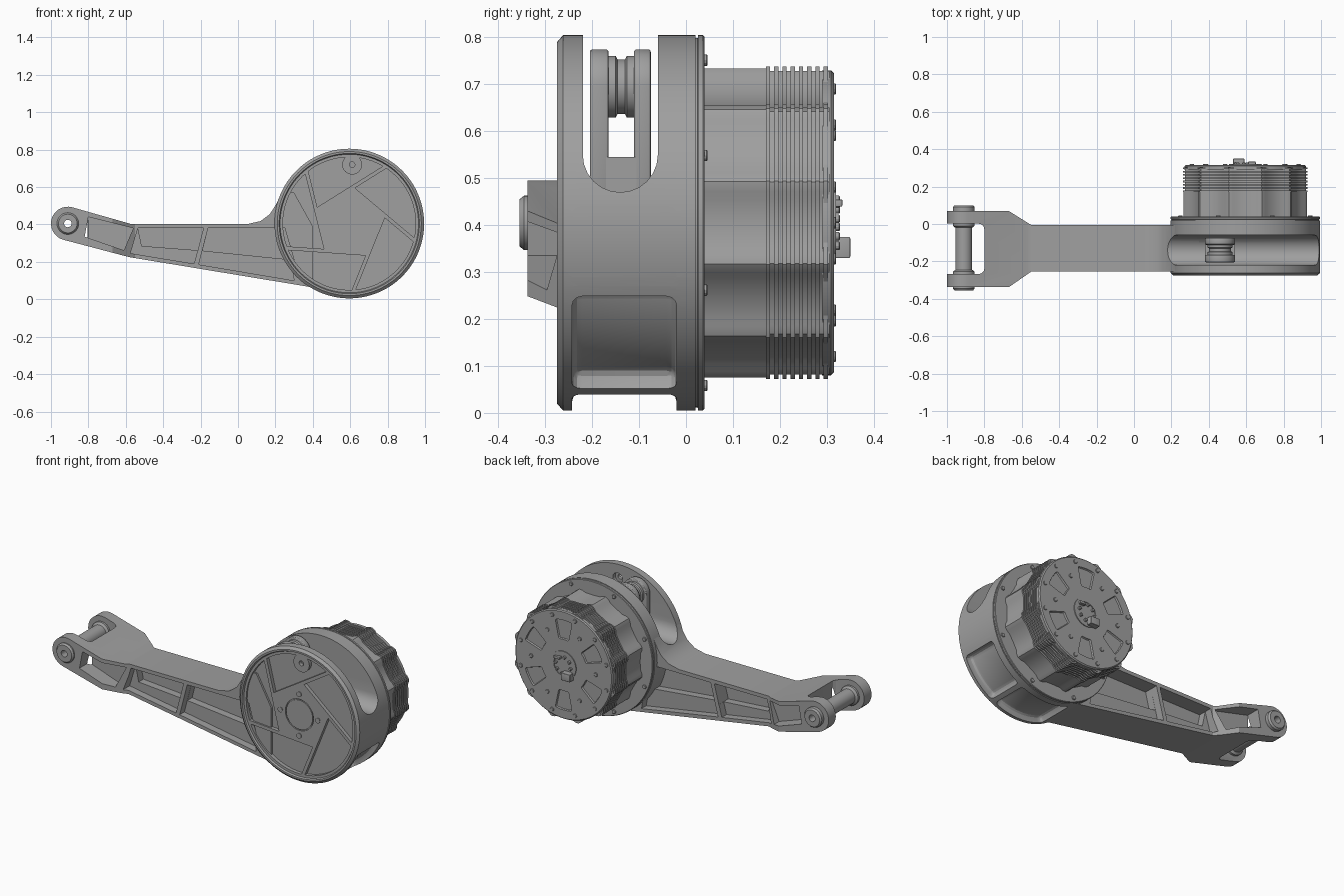
import bpy, bmesh
from math import sin, cos, radians, pi, hypot
from mathutils import Vector

if "Cube" in bpy.data.objects:
    bpy.data.objects.remove(bpy.data.objects["Cube"])

grey = bpy.data.materials.new("machined grey")
grey.use_nodes = True
grey.diffuse_color = (0.35, 0.35, 0.35, 1)
grey.node_tree.nodes["Principled BSDF"].inputs["Base Color"].default_value = grey.diffuse_color

HX, HZ = 0.595, 0.405      # drum axis
PX, PZ = -0.91, 0.405      # fork pin axis


def finish(name, bm):
    bmesh.ops.recalc_face_normals(bm, faces=bm.faces[:])
    mesh = bpy.data.meshes.new(name)
    bm.to_mesh(mesh)
    bm.free()
    mesh.materials.append(grey)
    ob = bpy.data.objects.new(name, mesh)
    bpy.context.collection.objects.link(ob)
    return ob


def prism(name, pts, lo, hi, axis="y", bevel=0):
    """Extrude a flat outline along one axis."""
    place = {"x": lambda a, b, t: (t, a, b),
             "y": lambda a, b, t: (a, t, b),
             "z": lambda a, b, t: (a, b, t)}[axis]
    bm = bmesh.new()
    face = bm.faces.new([bm.verts.new(place(a, b, lo)) for a, b in pts])
    ext = bmesh.ops.extrude_face_region(bm, geom=[face], use_keep_orig=True)
    move = Vector(place(0, 0, hi - lo))
    for v in ext["geom"]:
        if isinstance(v, bmesh.types.BMVert):
            v.co += move
    bmesh.ops.recalc_face_normals(bm, faces=bm.faces[:])
    if bevel:
        sharp = [e for e in bm.edges if e.calc_face_angle(0) > 0.5]
        bmesh.ops.bevel(bm, geom=sharp, offset=bevel, segments=3, profile=0.5, affect="EDGES")
    return finish(name, bm)


def lathe(name, profile, cx, cz, n=96):
    """Turn a closed (radius, y) loop about an axis along y."""
    bm = bmesh.new()
    rings = []
    for r, y in profile:
        if r == 0:
            rings.append([bm.verts.new((cx, y, cz))] * n)
        else:
            rings.append([bm.verts.new((cx + r * cos(2 * pi * i / n), y, cz + r * sin(2 * pi * i / n)))
                          for i in range(n)])
    for a, b in zip(rings, rings[1:] + rings[:1]):
        for i in range(n):
            j = (i + 1) % n
            loop = list(dict.fromkeys((a[i], a[j], b[j], b[i])))
            if len(loop) > 2:
                bm.faces.new(loop)
    return finish(name, bm)


def disc(name, r, lo, hi, cx=HX, cz=HZ, n=32, chamfer=0.002):
    return lathe(name, [(0, lo), (r, lo), (r, hi - chamfer), (r - chamfer, hi), (0, hi)], cx, cz, n)


def boolean(ob, tool, op="DIFFERENCE"):
    mod = ob.modifiers.new("cut", "BOOLEAN")
    mod.operation, mod.object, mod.solver = op, tool, "EXACT"
    bpy.context.view_layer.update()
    with bpy.context.temp_override(object=ob, active_object=ob, selected_objects=[ob]):
        bpy.ops.object.modifier_apply(modifier=mod.name)
    bpy.data.objects.remove(tool)


def polar(r, deg, cx=HX, cz=HZ):
    return cx + r * cos(radians(deg)), cz + r * sin(radians(deg))


def sector(r0, r1, a0, a1, n=10):
    steps = [a0 + (a1 - a0) * i / n for i in range(n + 1)]
    return [polar(r0, a) for a in steps] + [polar(r1, a) for a in reversed(steps)]


# U-shaped opening across the upper part of the drum
def slot():
    arc = [(-0.14 + 0.08 * cos(radians(a)), 0.55 + 0.08 * sin(radians(a))) for a in range(180, 361, 15)]
    return prism("slot_cutter", arc + [(-0.06, 0.9), (-0.22, 0.9)], 0.1, 1.1, "x")


# Drum with raised front rim, rim windows and pinwheel cover pockets
drum = lathe("drum", [(0, -0.265), (0.37, -0.265), (0.375, -0.275), (0.385, -0.275), (0.4, -0.262),
                      (0.4, 0.02), (0, 0.02)], HX, HZ, 128)
boolean(drum, slot())
for a0, a1 in ((-20, 5), (-62, -23), (-114, -66)):
    boolean(drum, prism("window_cutter", sector(0.36, 0.45, a0, a1), -0.243, -0.02, bevel=0.022))


def clip(poly, nx, nz, d):
    """Keep the part of an outline where n.p < d."""
    out = []
    for p, q in zip(poly, poly[1:] + poly[:1]):
        sp = (p[0] - HX) * nx + (p[1] - HZ) * nz - d
        sq = (q[0] - HX) * nx + (q[1] - HZ) * nz - d
        if sp < 0:
            out.append(p)
        if sp * sq < 0:
            t = sp / (sp - sq)
            out.append((p[0] + t * (q[0] - p[0]), p[1] + t * (q[1] - p[1])))
    return out


for k in range(5):
    a, b = radians(-94 + 72 * k), radians(-22 + 72 * k)
    shape = [polar(0.355, i * 5) for i in range(72)]
    shape = clip(shape, -cos(a), -sin(a), -0.165)
    shape = clip(shape, cos(b), sin(b), 0.145)
    boolean(drum, prism("pocket_cutter", shape, -0.243, -0.3))
boolean(drum, lathe("ring_cutter", [(0.088, -0.3), (0.094, -0.3), (0.094, -0.258), (0.088, -0.258)], HX, HZ, 48))
boss = disc("cover_boss", 0.05, -0.22, -0.268, 0.61, 0.72, chamfer=-0.003)
for part in (drum, boss):
    boolean(part, disc("hole_cutter", 0.015, -0.3, -0.1, 0.61, 0.72))
    boolean(part, disc("recess_cutter", 0.032, -0.245, -0.15, 0.61, 0.72))
for k in range(4):
    x, z = polar(0.125, 90 * k)
    disc("cover_screw", 0.014, -0.26, -0.272, x, z, 12, -0.002)

# Arm: side outline crossed with a plan outline, which widens into a fork
side = [polar(0.09, a, PX, PZ) for a in range(75, 256, 12)]
side += [(-0.58, 0.225), (0.42, 0.06), (0.45, 0.3), (0.3, 0.57), (0.232, 0.57), (0.205, 0.51),
         (0.17, 0.455), (0.12, 0.418), (0.05, 0.402), (-0.57, 0.402)]
plan = [(-1.05, 0.07), (-1.05, -0.338), (-0.67, -0.338), (-0.55, -0.255), (0.4, -0.255),
        (0.4, -0.005), (-0.55, -0.005), (-0.67, 0.07)]
arm = prism("arm", side, -0.5, 0.3)
boolean(arm, prism("plan_cutter", plan, 0, 1, "z"), "INTERSECT")
boolean(arm, prism("fork_cutter", [(-1.1, -0.268), (-0.8, -0.268), (-0.8, 0.002), (-1.1, 0.002)],
                   0, 1, "z", bevel=0.03))
boolean(arm, disc("bore_cutter", 0.05, -0.5, 0.3, PX, PZ))
boolean(arm, slot())
# Lightening pockets with a stepped floor, mirrored front and back
cells = [[(-0.82, 0.335), (-0.61, 0.262), (-0.56, 0.38), (-0.6, 0.39), (-0.8, 0.44)],
         [(-0.575, 0.246), (-0.235, 0.19), (-0.185, 0.38), (-0.535, 0.38)],
         [(-0.21, 0.186), (0.3, 0.1), (0.25, 0.38), (-0.16, 0.38)]]
upper = [[(-0.72, 0.34), (-0.61, 0.3), (-0.58, 0.375), (-0.7, 0.4)],
         [(-0.515, 0.285), (-0.215, 0.262), (-0.185, 0.38), (-0.535, 0.38)],
         [(-0.19, 0.26), (0.3, 0.21), (0.25, 0.38), (-0.16, 0.38)]]
for shapes, depth in ((cells, 0.045), (upper, 0.09)):
    for pts in shapes:
        fork = pts[0][0] < -0.7
        cut = 0.01 if fork else depth
        boolean(arm, prism("cell_cutter", pts, -0.255 + cut, -0.5))
        boolean(arm, prism("cell_cutter", pts, -0.005 - cut, 0.3))

# Hollow fork pin with shoulders and end bosses
lathe("fork_pin", [(0.02, -0.355), (0.05, -0.355), (0.058, -0.345), (0.058, -0.255), (0.045, -0.245),
                   (0.045, -0.02), (0.058, -0.01), (0.058, 0.09), (0.05, 0.1), (0.02, 0.1)], PX, PZ, 40)

# Guide roller held between two cheeks above a joining block
RX, RZ = 0.46, 0.695
cheek = [polar(0.08, a, RX, RZ) for a in range(0, 181, 12)] + [(RX - 0.08, 0.46), (RX + 0.08, 0.46)]
for lo, hi in ((-0.205, -0.165), (-0.111, -0.075)):
    prism("roller_cheek", cheek, lo, hi, bevel=0.006)
prism("roller_block", [(RX - 0.08, 0.46), (RX + 0.08, 0.46), (RX + 0.08, 0.545), (RX - 0.08, 0.545)],
      -0.17, -0.106)
lathe("guide_roller", [(0, -0.166), (0.066, -0.166), (0.066, -0.15), (0.058, -0.146), (0.058, -0.13),
                       (0.066, -0.126), (0.066, -0.11), (0, -0.11)], RX, RZ, 40)

# Mounting flange and its screws
lathe("flange", [(0, 0.01), (0.394, 0.01), (0.394, 0.025), (0.4, 0.026), (0.4, 0.036), (0.397, 0.039),
                 (0, 0.039)], HX, HZ, 128)
for k in range(8):
    x, z = polar(0.375, 22.5 + 45 * k)
    disc("flange_screw", 0.012, 0.03, 0.046, x, z, 12)


# Motor housing with twelve ridges, and cooling fins of the same outline
def ridged(grow):
    pts = []
    for k in range(12):
        for da, r in ((-3.5, 0.334), (0, 0.341), (3.5, 0.334), (6.5, 0.322), (15, 0.317), (23.5, 0.322)):
            pts.append(polar(r + grow, 15 + 30 * k + da))
    return pts


prism("motor_housing", ridged(0), 0.03, 0.17)
prism("fin_core", ridged(-0.006), 0.165, 0.306)
for k in range(8):
    y = 0.17 + 0.0176 * k
    prism("cooling_fin", ridged(0.004), y, y + 0.009)

# End cap with six tapered pockets, screws and a central connector
cap = disc("end_cap", 0.325, 0.29, 0.315, n=96, chamfer=0.006)
for k in range(6):
    boolean(cap, prism("cap_cutter", sector(0.155, 0.27, 60 * k + 18, 60 * k + 42, 4), 0.304, 0.34, bevel=0.009))
for k in range(12):
    x, z = polar(0.295, 15 + 30 * k)
    disc("cap_screw", 0.012, 0.31, 0.32, x, z, 12)
for k in range(6):
    x, z = polar(0.215, 60 * k)
    disc("inner_screw", 0.012, 0.31, 0.32, x, z, 12)
lathe("connector_ring", [(0.062, 0.31), (0.085, 0.31), (0.085, 0.32), (0.062, 0.32)], HX, HZ, 48)
for k in range(8):
    x, z = polar(0.05, 45 * k + 10)
    disc("connector_screw", 0.009, 0.31, 0.328, x, z, 12)
prism("connector_plug", [(0.53, 0.33), (0.59, 0.33), (0.59, 0.375), (0.53, 0.375)], 0.31, 0.35, bevel=0.003)
prism("connector_tab", [(0.61, 0.44), (0.65, 0.44), (0.65, 0.455), (0.61, 0.455)], 0.31, 0.333, bevel=0.002)

# Smooth the round surfaces, keeping edges sharp
bpy.ops.object.select_all(action="DESELECT")
for ob in bpy.context.collection.objects:
    if ob.type == "MESH":
        ob.select_set(True)
        bpy.context.view_layer.objects.active = ob
bpy.ops.object.shade_smooth_by_angle(angle=radians(25))
